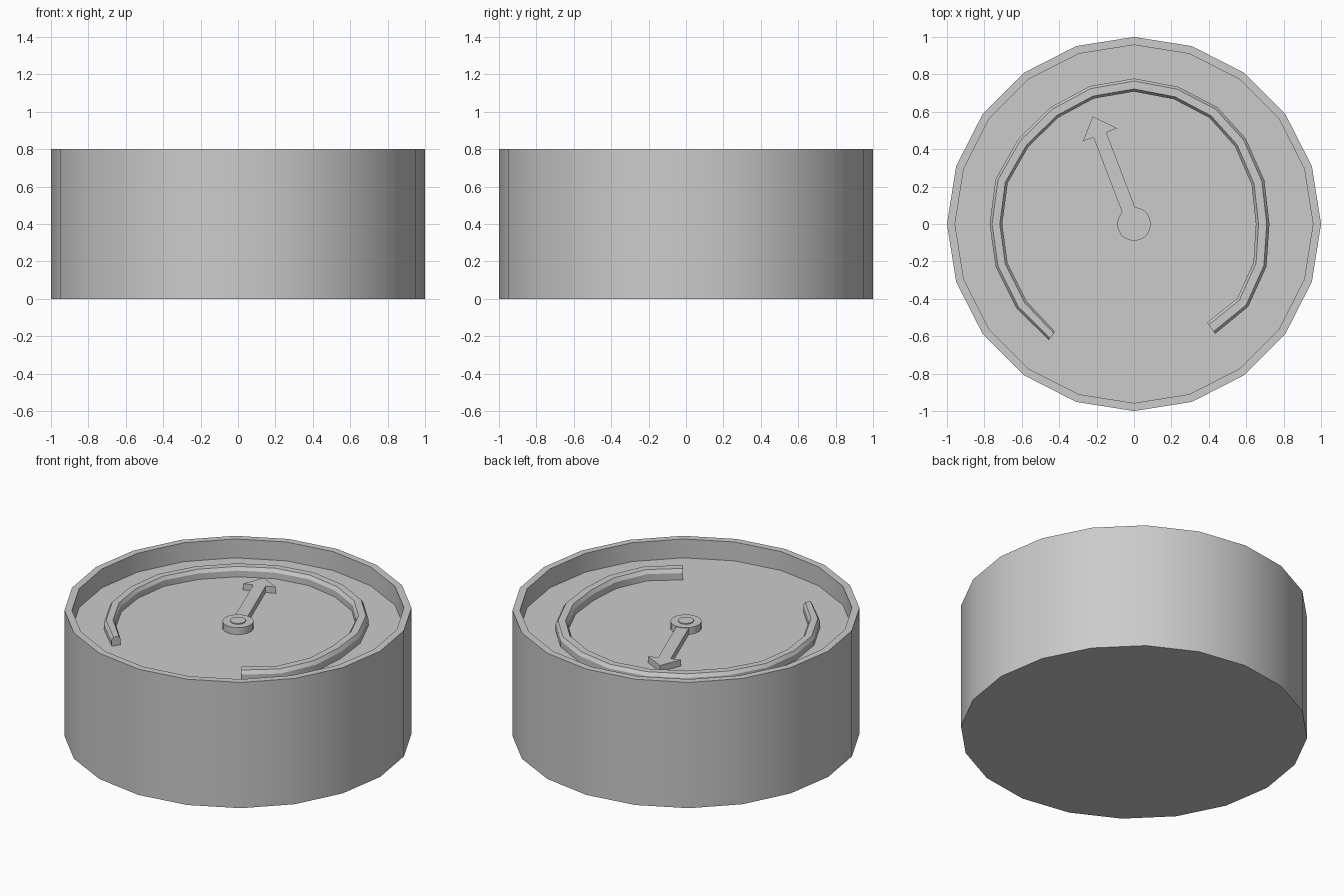
import bpy, bmesh, math
from mathutils import Vector

if "Cube" in bpy.data.objects:
    bpy.data.objects.remove(bpy.data.objects["Cube"])

FLOOR = 0.68


def finish(bm, name, smooth=True):
    bmesh.ops.recalc_face_normals(bm, faces=bm.faces)
    me = bpy.data.meshes.new(name)
    bm.to_mesh(me)
    bm.free()
    ob = bpy.data.objects.new(name, me)
    bpy.context.collection.objects.link(ob)
    if smooth:
        bpy.ops.object.select_all(action='DESELECT')
        ob.select_set(True)
        bpy.context.view_layer.objects.active = ob
        bpy.ops.object.shade_smooth_by_angle(angle=math.radians(30))
    return ob


def lathe(name, profile, sides):
    """Solid of revolution from (radius, z) points, capped at both ends."""
    bm = bmesh.new()
    rings = [[bm.verts.new((r * math.cos(math.tau * i / sides),
                            r * math.sin(math.tau * i / sides), z))
              for i in range(sides)] for r, z in profile]
    for a, b in zip(rings, rings[1:]):
        for i in range(sides):
            j = (i + 1) % sides
            bm.faces.new((a[i], a[j], b[j], b[i]))
    bm.faces.new(rings[0])
    bm.faces.new(rings[-1])
    return finish(bm, name)


# round housing with recessed dial face
lathe("gauge_housing", [(1, 0), (1, 0.8), (0.957, 0.8), (0.957, FLOOR)], 20)

# hub with a small centre pin
lathe("needle_hub", [(0.09, FLOOR), (0.09, 0.724), (0.045, 0.724), (0.045, 0.73)], 20)

# arrow needle
bm = bmesh.new()
d = Vector((-0.22, 0.575, 0)).normalized()
p = Vector((d.y, -d.x, 0))
outline = [(0, -0.037), (0.509, -0.037), (0.511, -0.098), (0.616, 0),
           (0.511, 0.098), (0.509, 0.037), (0, 0.037)]
face = bm.faces.new([bm.verts.new(d * a + p * b + Vector((0, 0, FLOOR)))
                     for a, b in outline])
ext = bmesh.ops.extrude_face_region(bm, geom=[face])
bmesh.ops.translate(bm, vec=(0, 0, 0.04),
                    verts=[v for v in ext["geom"] if isinstance(v, bmesh.types.BMVert)])
finish(bm, "needle", smooth=False)

# raised scale arc: outer edge path, slightly thicker towards the right end
path = [(-.455, -.62), (-.627, -.453), (-.74, -.228), (-.772, 0), (-.74, .24),
        (-.62, .453), (-.445, .625), (-.236, .737), (0, .778), (.236, .734),
        (.445, .625), (.597, .458), (.697, .233), (.724, 0), (.708, -.228),
        (.611, -.442), (.434, -.587)]
section = [(0, 0), (0, 0.65), (0.2, 1), (0.8, 1), (1, 0.65), (1, 0)]
bm = bmesh.new()
rings = []
for i, (x, y) in enumerate(path):
    t = i / (len(path) - 1)
    width, height = 0.066 + 0.008 * t, 0.056 + 0.01 * t
    if i == 0:
        width = 0.055
    out = Vector((x, y, 0))
    u = out.normalized()
    rings.append([bm.verts.new(out - u * width * a + Vector((0, 0, FLOOR + height * h)))
                  for a, h in section])
n = len(section)
for a, b in zip(rings, rings[1:]):
    for i in range(n):
        j = (i + 1) % n
        bm.faces.new((a[i], a[j], b[j], b[i]))
bm.faces.new(rings[0])
bm.faces.new(rings[-1])
finish(bm, "scale_arc")
